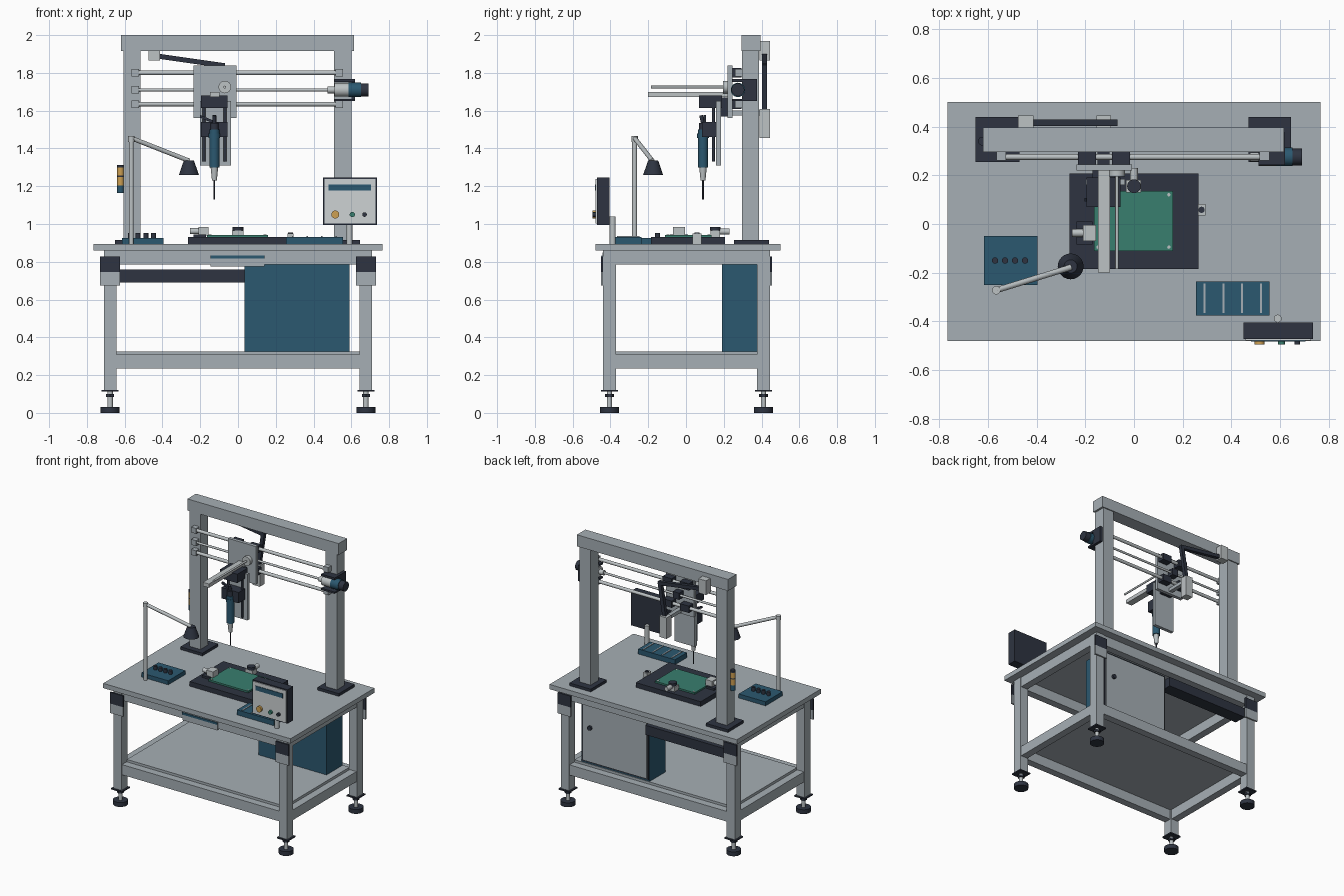
import bpy, math
from mathutils import Vector


def mat(name, r, g, b):
    m = bpy.data.materials.new(name)
    lin = lambda c: (c / 255 / 12.92) if c < 10 else ((c / 255 + 0.055) / 1.055) ** 2.4
    m.diffuse_color = (lin(r), lin(g), lin(b), 1)
    return m


GREY = mat("painted grey", 166, 175, 181)
SILVER = mat("bright metal", 188, 194, 196)
PANEL = mat("pale panel", 205, 210, 212)
DARK = mat("charcoal", 46, 52, 65)
BLUE = mat("steel blue", 43, 88, 112)
GREEN = mat("board green", 56, 126, 110)
AMBER = mat("amber", 206, 160, 82)


def finish(o, name, m):
    o.name = name
    o.data.materials.append(m)
    return o


def box(name, m, x0, x1, y0, y1, z0, z1):
    bpy.ops.mesh.primitive_cube_add(size=1, location=((x0 + x1) / 2, (y0 + y1) / 2, (z0 + z1) / 2))
    o = bpy.context.object
    o.scale = (x1 - x0, y1 - y0, z1 - z0)
    bpy.ops.object.transform_apply(location=False, rotation=False)
    return finish(o, name, m)


def rod(name, m, a, b, r, r2=None, n=24):
    a, b = Vector(a), Vector(b)
    d = b - a
    bpy.ops.mesh.primitive_cone_add(vertices=n, radius1=r, radius2=r if r2 is None else r2,
                                    depth=d.length, location=(a + b) / 2)
    o = bpy.context.object
    o.rotation_euler = d.to_track_quat('Z', 'Y').to_euler()
    bpy.ops.object.shade_smooth_by_angle(angle=math.radians(40))
    return finish(o, name, m)


def bar(name, m, a, b, w, h):
    """Square bar running from a to b."""
    a, b = Vector(a), Vector(b)
    d = b - a
    bpy.ops.mesh.primitive_cube_add(size=1, location=(a + b) / 2)
    o = bpy.context.object
    o.scale = (w, h, d.length)
    o.rotation_euler = d.to_track_quat('Z', 'Y').to_euler()
    return finish(o, name, m)


# Table top, aprons, lower frame and shelf
box("table_top", GREY, -.765, .765, -.48, .50, .86, .895)
for y0, y1, s in ((-.435, -.38, "front"), (.385, .44, "back")):
    box(s + "_apron", GREY, -.65, .65, y0, y1, .785, .86)
    box(s + "_stretcher", GREY, -.65, .65, y0, y1, .235, .31)
for s, side in ((-1, "left"), (1, "right")):
    xa, xb = sorted((s * .65, s * .705))
    box(side + "_apron", GREY, xa, xb, -.38, .385, .785, .86)
    box(side + "_stretcher", GREY, xa, xb, -.38, .385, .235, .31)
box("lower_shelf", GREY, -.645, .645, -.375, .38, .305, .325)

# Legs with corner brackets and levelling feet
for sx in (-1, 1):
    for y in (-.405, .41):
        x, sy = sx * .677, (-1 if y < 0 else 1)
        box("leg", GREY, x - .033, x + .033, y - .035, y + .035, .12, .86)
        ya, yb = sorted((y + sy * .034, y + sy * .046))
        box("corner_bracket", DARK, x - .053, x + .053, ya, yb, .745, .828)
        box("bracket_skirt", GREY, x - .053, x + .053, ya, yb, .675, .745)
        box("foot_plate", DARK, x - .045, x + .045, y - .045, y + .045, .112, .121)
        rod("foot_spindle", SILVER, (x, y, .03), (x, y, .115), .014)
        rod("foot_nut", DARK, (x, y, .085), (x, y, .1), .024, n=6)
        rod("foot_pad", DARK, (x, y, 0), (x, y, .032), .05)

# Drawer and nameplate strip, cable tray
box("drawer_front", GREY, -.145, .14, -.442, -.38, .775, .85)
box("drawer_strip", BLUE, -.145, .14, -.447, -.441, .818, .834)
box("cable_tray", DARK, -.64, .035, .33, .425, .69, .76)

# Cabinet with rear door
box("cabinet", BLUE, .035, .59, .19, .375, .325, .785)
box("door_seal", DARK, .04, .585, .375, .38, .335, .78)
box("cabinet_door", GREY, .05, .575, .378, .388, .345, .77)
rod("door_knob", DARK, (.51, .385, .60), (.51, .403, .60), .016)

# Gantry frame
for x0, x1, b0, b1 in ((-.605, -.515, -.65, -.47), (.508, .60, .47, .645)):
    box("column_base", DARK, b0, b1, .255, .44, .895, .915)
    box("gantry_column", GREY, x0, x1, .297, .387, .915, 1.92)
box("gantry_beam", GREY, -.62, .615, .295, .395, 1.915, 2.0)

# Guide rails, lead screw and drive motor
for z, r in ((1.80, .012), (1.71, .008), (1.635, .012)):
    rod("guide_rail", SILVER, (-.525, .275, z), (.52, .275, z), r)
    for x in (-.545, .535):
        box("rail_end", GREY, x - .02, x + .02, .26, .30, z - .02, z + .02)
rod("coupling", SILVER, (.475, .275, 1.71), (.52, .275, 1.71), .018)
rod("gearbox", SILVER, (.51, .275, 1.71), (.585, .275, 1.71), .036)
rod("motor_body", BLUE, (.585, .275, 1.71), (.65, .275, 1.71), .038)
rod("motor_cap", DARK, (.65, .275, 1.71), (.69, .275, 1.71), .034)
box("motor_bracket_top", DARK, .51, .62, .243, .375, 1.752, 1.767)
box("motor_bracket_bottom", DARK, .51, .62, .243, .375, 1.65, 1.663)
box("motor_bracket_side", DARK, .60, .62, .30, .375, 1.65, 1.767)

# Carriage with bearing blocks
box("carriage_plate", GREY, -.235, -.008, .22, .245, 1.56, 1.84)
for x in (-.193, -.053):
    for z in (1.80, 1.635):
        box("bearing_block", DARK, x - .037, x + .037, .245, .295, z - .025, z + .025)
box("screw_nut", DARK, -.15, -.10, .245, .295, 1.685, 1.735)
rod("feed_boss", SILVER, (-.07, .195, 1.725), (-.07, .222, 1.725), .033)
rod("feed_screw", SILVER, (-.07, -.185, 1.725), (-.07, .22, 1.725), .007)
box("reach_arm", SILVER, -.147, -.098, -.20, .22, 1.672, 1.70)

# Vertical slide
box("slide_plate", GREY, -.20, -.036, .16, .185, 1.31, 1.65)
box("slide_head", DARK, -.195, -.055, .07, .19, 1.615, 1.68)
box("tool_clamp", DARK, -.195, -.055, .085, .16, 1.46, 1.54)
box("slide_bridge", DARK, -.17, -.08, .18, .222, 1.57, 1.67)
for x in (-.18, -.068):
    rod("slide_rod", DARK, (x, .145, 1.33), (x, .145, 1.62), .008)
bar("tool_lever", DARK, (-.20, .10, 1.57), (-.06, .10, 1.51), .014, .014)

# Driver tool
tx, ty = -.125, .09
rod("tool_cap", DARK, (tx, ty, 1.50), (tx, ty, 1.535), .022)
rod("tool_cable", DARK, (tx, ty, 1.53), (tx, ty - .01, 1.575), .010)
rod("tool_body", BLUE, (tx, ty, 1.30), (tx, ty, 1.50), .027)
rod("tool_ring", BLUE, (tx, ty, 1.455), (tx, ty, 1.48), .031)
rod("tool_nose", SILVER, (tx, ty, 1.23), (tx, ty, 1.30), .013, .020)
rod("tool_bit", DARK, (tx, ty, 1.13), (tx, ty, 1.235), .004, n=12)

# Cable chain behind the gantry
box("chain_anchor", SILVER, -.475, -.412, .388, .445, 1.865, 1.97)
bar("chain_upper", DARK, (-.42, .415, 1.888), (-.07, .415, 1.838), .026, .026)
bar("chain_lower", DARK, (-.08, .415, 1.845), (-.12, .415, 1.60), .026, .026)
box("chain_box", SILVER, -.153, -.095, .39, .445, 1.455, 1.61)
box("chain_link_arm", GREY, -.14, -.11, .245, .395, 1.575, 1.60)

# Signal tower on the left column
for z0, z1, m in ((1.165, 1.205, BLUE), (1.205, 1.25, AMBER), (1.25, 1.257, DARK),
                  (1.257, 1.298, AMBER), (1.298, 1.312, DARK)):
    rod("signal_segment", m, (-.622, .34, z0), (-.622, .34, z1), .018)

# Work lamp
top = (-.565, -.272, 1.455)
rod("lamp_pole", SILVER, (-.565, -.272, .895), top, .013)
rod("lamp_joint", SILVER, (-.565, -.272, 1.435), (-.565, -.272, 1.465), .017)
rod("lamp_arm", SILVER, top, (-.26, -.178, 1.335), .012)
rod("lamp_shade", DARK, (-.26, -.174, 1.26), (-.26, -.174, 1.335), .053, .027)

# Knob box
box("knob_box", BLUE, -.615, -.395, -.25, -.05, .895, .925)
for i in range(4):
    x = -.57 + .041 * i
    rod("knob", DARK, (x, -.15, .92), (x, -.15, .952), .013)

# Work fixture, board and clamps
box("fixture_plate", DARK, -.265, .265, -.185, .207, .895, .93)
box("board", GREEN, -.165, .16, -.11, .135, .93, .942)
for x in (-.148, .143):
    for y in (-.095, .12):
        rod("board_pin", SILVER, (x, y, .94), (x, y, .944), .007, n=12)
box("left_clamp_block", DARK, -.235, -.17, -.085, .01, .93, .945)
box("left_clamp_bar", SILVER, -.21, -.155, -.07, -.005, .94, .985)
rod("left_clamp_plunger", SILVER, (-.255, -.037, .962), (-.205, -.037, .962), .016)
box("back_clamp_bar", SILVER, -.032, .028, .13, .18, .93, .965)
rod("back_clamp_plunger", SILVER, (0, .175, .96), (0, .23, .96), .016)
rod("back_clamp_cap", DARK, (0, .155, .965), (0, .155, .985), .028)
box("right_stop", SILVER, .262, .293, .035, .082, .895, .95)
rod("right_stop_screw", DARK, (.277, .058, .94), (.277, .058, .956), .013)

# Parts tray with dividers
box("parts_tray", BLUE, .255, .555, -.375, -.235, .895, .932)
for i in range(4):
    x = .29 + .077 * i
    box("tray_divider", GREY, x - .004, x + .004, -.365, -.245, .93, .936)

# Control panel on a post
rod("panel_post", SILVER, (.59, -.388, .895), (.59, -.388, 1.04), .016)
box("panel_box", DARK, .45, .735, -.472, -.405, .995, 1.245)
box("panel_face", PANEL, .458, .727, -.478, -.471, 1.003, 1.237)
box("panel_screen", BLUE, .48, .703, -.482, -.477, 1.178, 1.21)
for x, r, m in ((.515, .021, AMBER), (.605, .014, GREEN), (.67, .012, DARK)):
    rod("panel_button", m, (x, -.477, 1.05), (x, -.494, 1.05), r)
